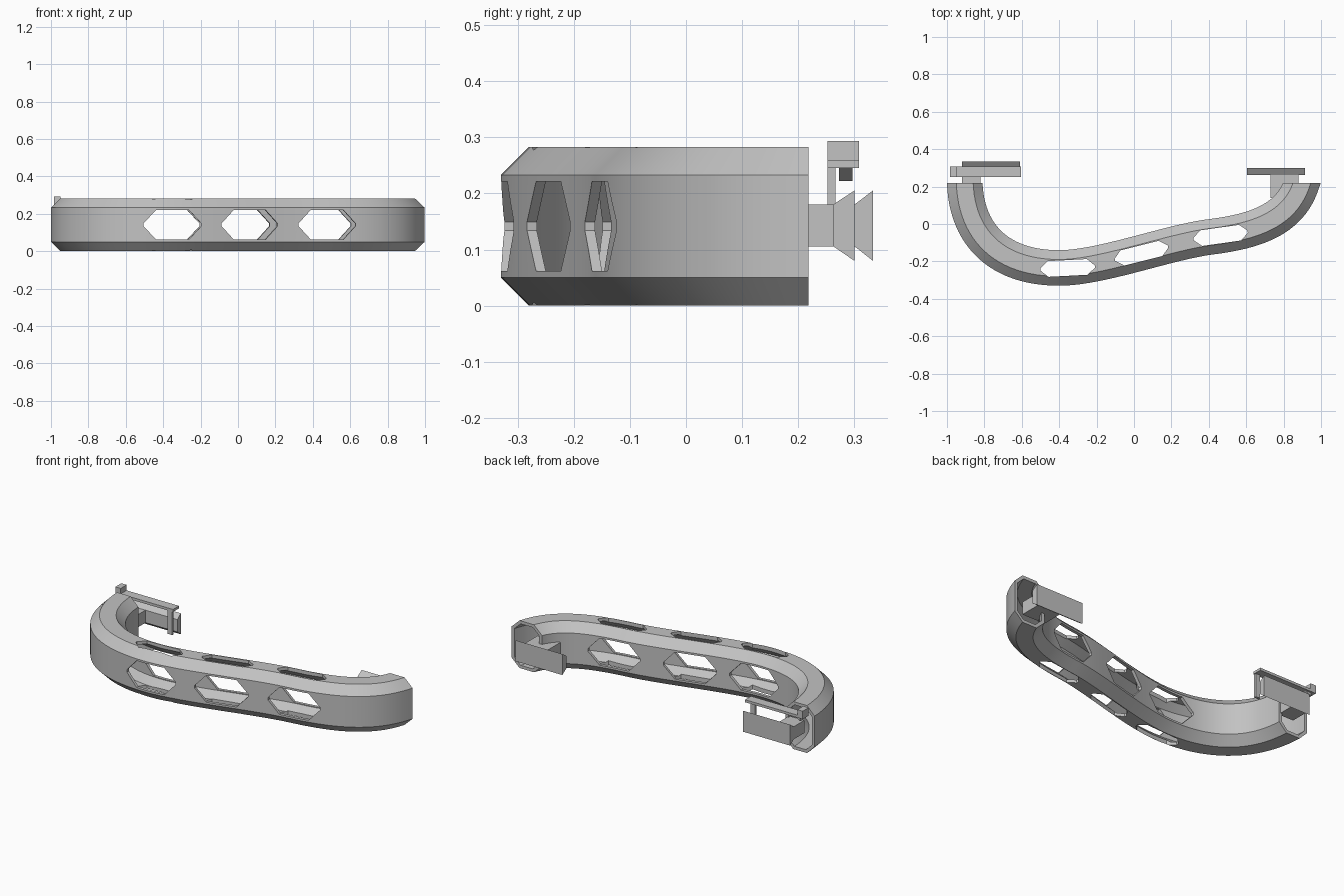
import bpy
import bmesh
from math import radians
from mathutils import Matrix, Vector
from mathutils.geometry import interpolate_bezier

cube = bpy.data.objects.get("Cube")
if cube:
    bpy.data.objects.remove(cube, do_unlink=True)

grey = bpy.data.materials.new("plain grey")
grey.use_nodes = True
colour = (0.54, 0.54, 0.54, 1)
grey.diffuse_color = colour
grey.node_tree.nodes["Principled BSDF"].inputs["Base Color"].default_value = colour

WIDTH, HEIGHT, CHAMFER, WALL, END_Y = 0.19, 0.283, 0.05, 0.018, 0.218


def make_object(name, bm):
    bmesh.ops.recalc_face_normals(bm, faces=bm.faces)
    mesh = bpy.data.meshes.new(name)
    bm.to_mesh(mesh)
    bm.free()
    mesh.materials.append(grey)
    obj = bpy.data.objects.new(name, mesh)
    bpy.context.collection.objects.link(obj)
    return obj


def prism(name, start, end):
    """Solid between two matching loops of points."""
    bm = bmesh.new()
    a = [bm.verts.new(p) for p in start]
    b = [bm.verts.new(p) for p in end]
    bm.faces.new(a)
    bm.faces.new(b)
    for i in range(len(a)):
        j = (i + 1) % len(a)
        bm.faces.new((a[i], a[j], b[j], b[i]))
    return make_object(name, bm)


def box(name, x, y, z):
    def side(h):
        return [(x[0], y[0], h), (x[1], y[0], h), (x[1], y[1], h), (x[0], y[1], h)]
    return prism(name, side(z[0]), side(z[1]))


def mirrored(quarter):
    """Closed loop from the points of its first quarter."""
    half = quarter + [(-u, v) for u, v in reversed(quarter)]
    return half + [(-u, -v) for u, v in half]


def octagon(w, h, c):
    return mirrored([(w, h - c), (w - c, h)])


# S-shaped centre line: anchor, incoming handle, outgoing handle
knots = [
    ((-0.905, 0.22), None, (-0.895, -0.06)),
    ((-0.40, -0.235), (-0.72, -0.235), (-0.18, -0.235)),
    ((0.40, -0.070), (0.17, -0.102), (0.645, -0.040)),
    ((0.898, 0.22), (0.835, 0.02), None),
]
path = []
for first, second in zip(knots, knots[1:]):
    pts = [Vector((*p, 0)) for p in (first[0], first[2], second[1], second[0])]
    path += interpolate_bezier(*pts, 25)[:-1]
path.append(Vector((*knots[-1][0], 0)))
path.insert(0, path[0] + (path[0] - path[1]).normalized() * 0.1)
path.append(path[-1] + (path[-1] - path[-2]).normalized() * 0.1)

# Hollow tube swept along the centre line
bm = bmesh.new()
outer = octagon(WIDTH / 2, HEIGHT / 2, CHAMFER)
inner = octagon(WIDTH / 2 - WALL, HEIGHT / 2 - WALL, CHAMFER - WALL * 0.6)
rings = []
for i, p in enumerate(path):
    t = (path[min(i + 1, len(path) - 1)] - path[max(i - 1, 0)]).normalized()
    normal = Vector((-t.y, t.x, 0))
    rings.append([[bm.verts.new(p + normal * u + Vector((0, 0, HEIGHT / 2 + v)))
                   for u, v in loop] for loop in (outer, inner)])
for k in range(8):
    m = (k + 1) % 8
    for a, b in zip(rings, rings[1:]):
        for s in (0, 1):
            bm.faces.new((a[s][k], a[s][m], b[s][m], b[s][k]))
    for r in (rings[0], rings[-1]):
        bm.faces.new((r[0][k], r[0][m], r[1][m], r[1][k]))
tube = make_object("curved_tube", bm)

# Cutters: flat ends and long blunt-tipped windows through both pairs of walls
cutters = [box("end_cutter", (-2, 2), (END_Y, 1), (-1, 1))]
side = mirrored([(0.154, 0.008), (0.087, 0.08)])
top = mirrored([(0.146, 0.006), (0.105, 0.042)])
for x, y, angle in ((-0.355, -0.235, 3), (0.04, -0.156, 14), (0.463, -0.061, 8)):
    place = Matrix.Translation((x, y, HEIGHT / 2)) @ Matrix.Rotation(radians(angle), 4, "Z")
    cutters.append(prism("side_window_cutter",
                         *[[place @ Vector((u, d, v)) for u, v in side] for d in (-0.2, 0.2)]))
    cutters.append(prism("top_window_cutter",
                         *[[place @ Vector((u, v, d)) for u, v in top] for d in (-0.3, 0.3)]))
bpy.context.view_layer.objects.active = tube
for cutter in cutters:
    cutter.hide_render = True
    mod = tube.modifiers.new("cut", "BOOLEAN")
    mod.operation = "DIFFERENCE"
    mod.solver = "EXACT"
    mod.object = cutter
    bpy.ops.object.modifier_apply(modifier=mod.name)
    bpy.data.objects.remove(cutter, do_unlink=True)
bpy.ops.object.select_all(action="DESELECT")
tube.select_set(True)
bpy.ops.object.shade_smooth_by_angle(angle=radians(25))


# Flared dovetail plates on short necks at both ends
def dovetail(name, x, y):
    profile = [(y[0], 0.106), (y[1], 0.08), (y[1], 0.205), (y[0], 0.18)]
    prism(name, *[[(px, *p) for p in profile] for px in x])


neck_z = (0.105, 0.18)
box("left_neck", (0.73, 0.88), (0.14, 0.263), neck_z)
dovetail("left_dovetail", (0.605, 0.915), (0.262, 0.30))
box("right_neck", (-0.92, -0.82), (0.20, 0.301), neck_z)
dovetail("right_dovetail", (-0.92, -0.61), (0.30, 0.333))

# Latch above the right dovetail, with a ramped catch under its rail
box("latch_rail", (-0.985, -0.605), (0.252, 0.308), (0.245, 0.26))
box("latch_block", (-0.985, -0.95), (0.252, 0.308), (0.245, 0.293))
box("latch_post", (-0.64, -0.61), (0.252, 0.266), (0.106, 0.246))
ramp = [(-0.96, 0.222), (-0.925, 0.246), (-0.96, 0.246)]
prism("latch_catch", *[[(x, y, z) for x, z in ramp] for y in (0.273, 0.297)])
